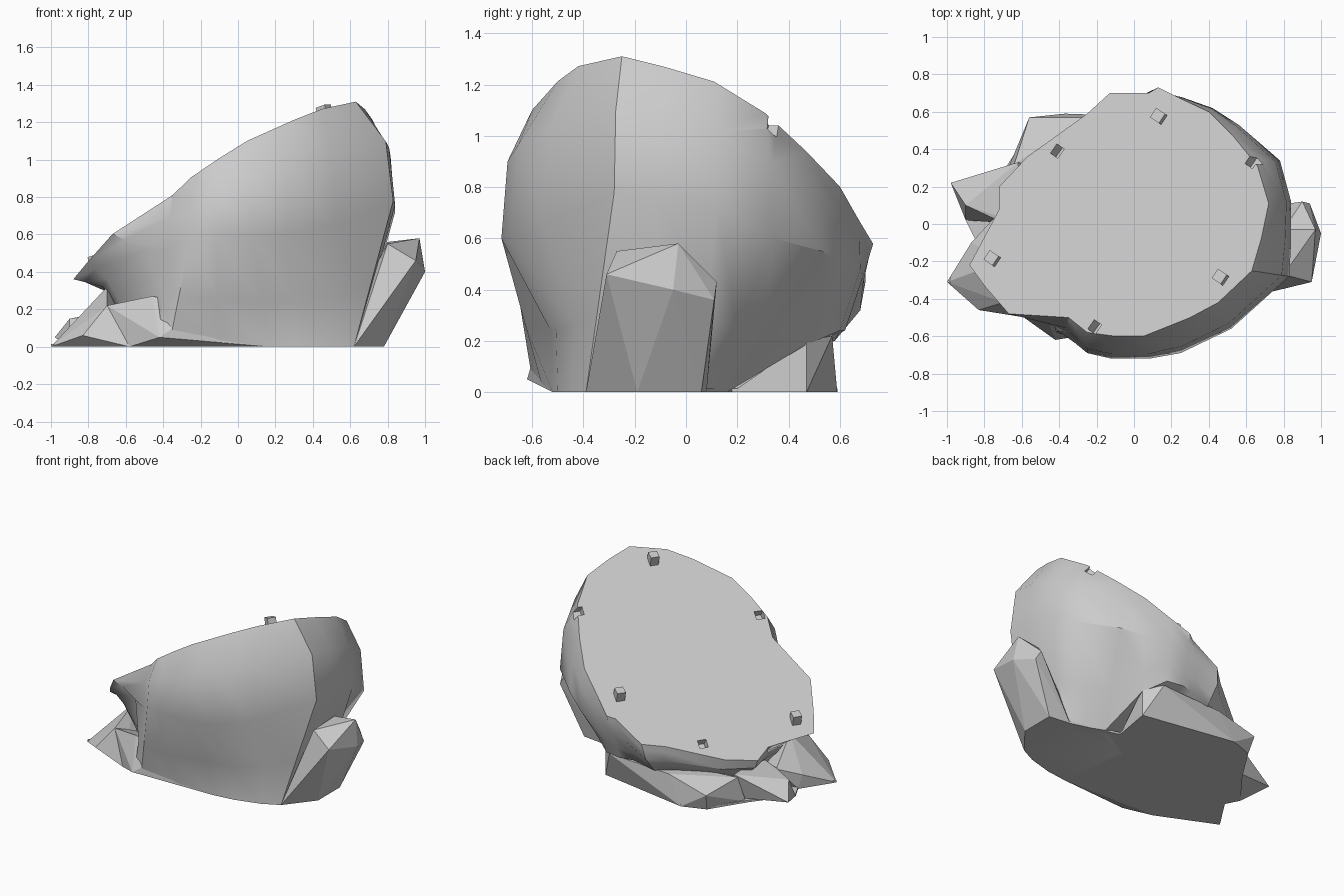
import bpy
import bmesh
import math
from mathutils import Vector

default_cube = bpy.data.objects.get("Cube")
if default_cube:
    bpy.data.objects.remove(default_cube, do_unlink=True)

stone = bpy.data.materials.new("stone_grey")
stone.use_nodes = True
grey = (0.6, 0.6, 0.6, 1)
stone.diffuse_color = grey
stone.node_tree.nodes["Principled BSDF"].inputs["Base Color"].default_value = grey


def add_object(name, bm):
    """Turn a bmesh into a stone coloured object."""
    bmesh.ops.recalc_face_normals(bm, faces=bm.faces[:])
    mesh = bpy.data.meshes.new(name)
    bm.to_mesh(mesh)
    bm.free()
    mesh.materials.append(stone)
    obj = bpy.data.objects.new(name, mesh)
    bpy.context.scene.collection.objects.link(obj)
    return obj


def cut_height(x, y):
    """Height of the slanted cut plane."""
    return 0.812 + 0.62 * x - 0.43 * y


# Outlines of the boulder, counter-clockwise from the right side
rim = [(.72, .11), (.66, .31), (.53, .47), (.4, .6), (.25, .67), (.13, .73),
       (.08, .7), (-.13, .7), (-.25, .59), (-.57, .36), (-.72, .2), (-.72, .08),
       (-.88, -.22), (-.8, -.33), (-.67, -.48), (-.35, -.5), (-.25, -.58),
       (-.1, -.6), (.05, -.6), (.3, -.5), (.45, -.42), (.63, -.25), (.68, -.08)]
belly = [(.84, .12, .72), (.78, .34, .6), (.56, .53, .55), (.42, .62, .5),
         (.25, .68, .48), (.12, .69, .45), (.02, .69, .42), (-.15, .68, .32),
         (-.25, .59, .3), (-.55, .36, .23), (-.7, .2, .22), (-.7, .07, .25),
         (-.72, -.2, .32), (-.7, -.32, .36), (-.5, -.47, .52), (-.37, -.57, .52),
         (-.25, -.69, .6), (-.12, -.72, .6), (.08, -.72, .6), (.25, -.69, .6),
         (.52, -.56, .65), (.83, -.28, .78), (.84, -.1, .76)]
foot = [(.64, .06, 0), (.5, .11, 0), (.38, .16, 0), (.32, .46, .18),
        (.22, .6, .24), (.1, .62, .24), (0, .6, .24), (-.15, .58, .2),
        (-.25, .5, .2), (-.5, .3, .15), (-.55, .15, .1), (-.55, .05, .1),
        (-.6, -.15, .1), (-.55, -.3, .1), (-.45, -.45, .1), (-.42, -.58, .1),
        (-.36, -.6, .05), (-.1, -.56, .02), (.16, -.52, 0), (.32, -.5, 0),
        (.5, -.45, 0), (.62, -.39, 0), (.64, -.15, 0)]

# Boulder: rings lofted from the cut face to the foot
top_ring = [Vector((x, y, cut_height(x, y))) for x, y in rim]
belly_ring = [Vector(p) for p in belly]
foot_ring = [Vector(p) for p in foot]
shoulder_ring = []
for a, b in zip(top_ring, belly_ring):
    undercut = b.xy.length < a.xy.length
    p = a.lerp(b, 0.4 if undercut else 0.8)
    p.z = a.lerp(b, 0.4).z
    shoulder_ring.append(p)

# The waist is pinched above the front apron
waist_ring = []
for a, b in zip(belly_ring, foot_ring):
    p = a.lerp(b, 0.6)
    if b.z == 0 and b.y < -0.42:
        p.y *= 0.88
    waist_ring.append(p)

bm = bmesh.new()
rings = [[bm.verts.new(p) for p in ring]
         for ring in (top_ring, shoulder_ring, belly_ring, waist_ring, foot_ring)]
count = len(rim)
for upper, lower in zip(rings, rings[1:]):
    for i in range(count):
        j = (i + 1) % count
        bm.faces.new((upper[i], lower[i], lower[j], upper[j]))
bottom = bm.verts.new((0.1, 0, 0))
for i in range(count):
    bm.faces.new((rings[-1][i], bottom, rings[-1][(i + 1) % count]))
for face in bm.faces:
    face.smooth = True
cut_face = bm.faces.new(rings[0])
cut_face.smooth = False
for edge in cut_face.edges:
    edge.smooth = False
boulder = add_object("boulder", bm)
boulder.data.set_sharp_from_angle(angle=math.radians(35))


# Square pegs and sockets on the cut face
def add_block(name, x, y, axis):
    bm = bmesh.new()
    bmesh.ops.create_cube(bm, size=1)
    bmesh.ops.scale(bm, vec=(0.06, 0.06, 0.12), verts=bm.verts[:])
    obj = add_object(name, bm)
    obj.rotation_mode = 'QUATERNION'
    obj.rotation_quaternion = Vector(axis).to_track_quat('Z', 'Y')
    obj.location = (x, y, cut_height(x, y))
    return obj


for x, y in [(.14, .57), (-.75, -.19), (.47, -.29)]:
    add_block("peg", x, y, (-.25, .17, 1))

for x, y in [(-.41, .39), (.63, .335), (-.21, -.55)]:
    cutter = add_block("socket_cutter", x, y, (-.62, .43, 1))
    cutter.hide_render = True
    cutter.hide_viewport = True
    socket = boulder.modifiers.new("socket", 'BOOLEAN')
    socket.operation = 'DIFFERENCE'
    socket.solver = 'EXACT'
    socket.object = cutter

# Flat base joining all the rocks
bm = bmesh.new()
base_outline = [(.78, -.19), (.78, .06), (.62, .08), (.27, .18), (.32, .47),
                (-.37, .59), (-.54, .53), (-.7, .28), (-.9, .02), (-.85, -.08),
                (-1, -.31), (-.58, -.5), (.16, -.52), (.62, -.39)]
base_face = bm.faces.new([bm.verts.new((x, y, 0)) for x, y in base_outline])
extruded = bmesh.ops.extrude_face_region(bm, geom=[base_face], use_keep_orig=True)
raised = [v for v in extruded["geom"] if isinstance(v, bmesh.types.BMVert)]
bmesh.ops.translate(bm, vec=(0, 0, 0.015), verts=raised)
add_object("base", bm)


# Faceted rocks around the foot
def add_rock(name, points):
    bm = bmesh.new()
    for p in points:
        bm.verts.new(p)
    hull = bmesh.ops.convex_hull(bm, input=bm.verts[:])
    loose = [v for v in hull["geom_interior"] if isinstance(v, bmesh.types.BMVert)]
    bmesh.ops.delete(bm, geom=loose, context='VERTS')
    return add_object(name, bm)


add_rock("right_rock", [
    (.97, -.03, .58), (.95, -.31, .46), (1, -.05, .4), (.9, .12, .43),
    (.94, .11, .36), (.78, -.19, 0), (.78, .06, 0), (.62, -.39, 0),
    (.8, -.27, .55), (.8, -.03, .56), (.62, .08, 0), (.5, 0, 0)])
add_rock("front_rock", [
    (-.58, -.5, 0), (-.42, -.62, .05), (.16, -.52, 0), (-.17, -.57, .22),
    (-.46, -.52, .27), (-.7, -.42, .22), (-.3, 0, .1), (-.6, -.1, 0), (.1, 0, 0)])
add_rock("left_rock", [
    (-1, -.31, 0), (-.83, -.46, .06), (-.58, -.5, 0), (-.7, -.42, .22),
    (-.87, -.1, .1), (-.7, -.2, .32), (-.5, 0, 0), (-.85, -.08, 0),
    (-.75, .03, .16)])
add_rock("back_left_rock", [
    (-.98, .22, .05), (-.9, .02, 0), (-.75, .03, .17), (-.9, .1, .15),
    (-.62, .33, .2), (-.5, .3, 0), (-.6, 0, .2), (-.4, 0, 0)])
add_rock("back_rock", [
    (-.56, .57, .12), (-.54, .53, 0), (-.37, .59, 0), (-.26, .57, .2),
    (.32, .47, 0), (.27, .18, 0), (.32, .47, .2), (.22, .57, .22),
    (-.64, .32, .18), (-.68, .28, 0), (0, 0, 0)])
